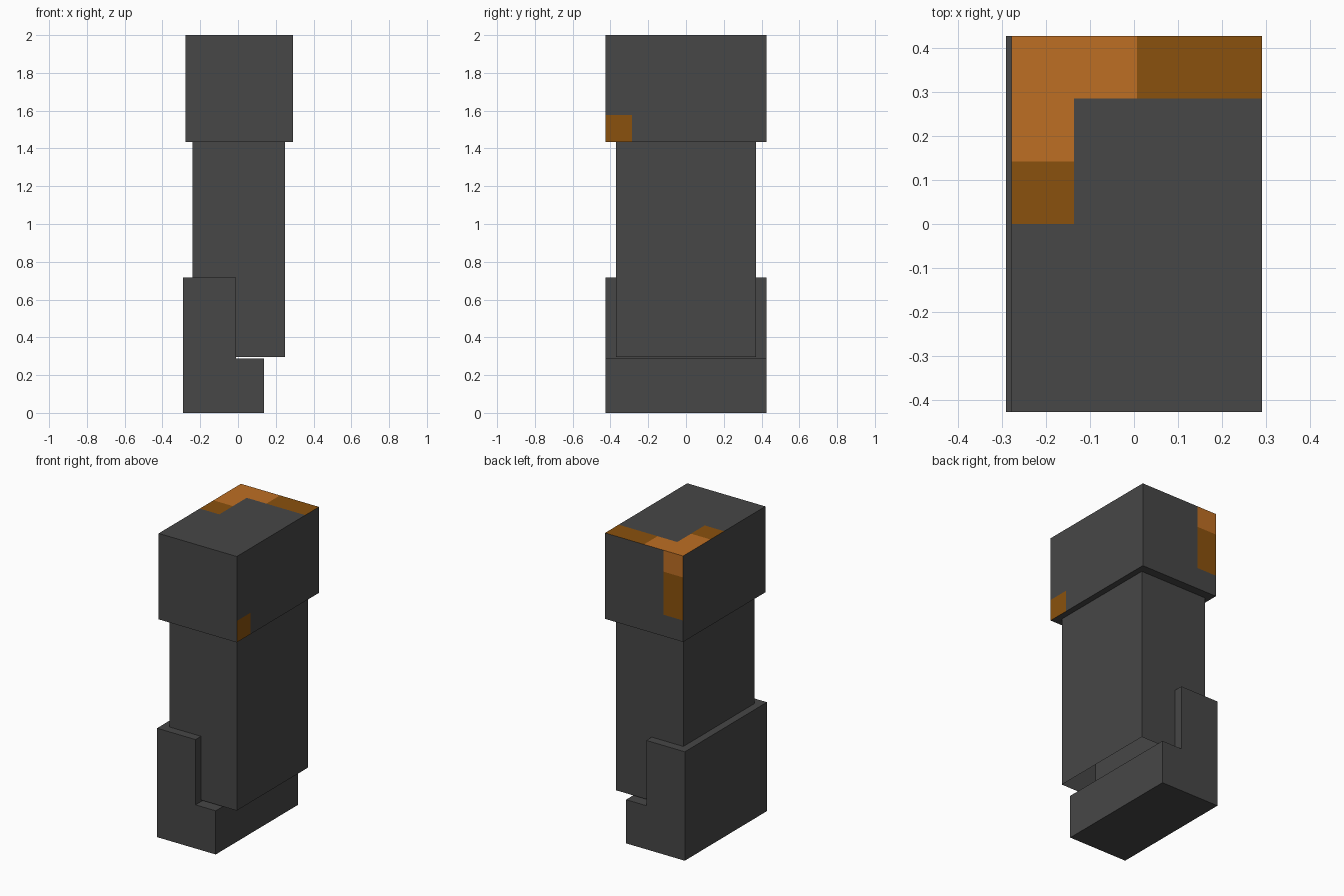
import bpy
import bmesh
from mathutils import Vector

cube = bpy.data.objects.get("Cube")
if cube:
    bpy.data.objects.remove(cube, do_unlink=True)


def make_material(name, rgb):
    mat = bpy.data.materials.new(name)
    mat.use_nodes = True
    mat.diffuse_color = (*rgb, 1)
    mat.node_tree.nodes["Principled BSDF"].inputs["Base Color"].default_value = (*rgb, 1)
    return mat


GRAY = make_material("charcoal_gray", (0.063, 0.063, 0.063))
ORANGE = make_material("light_orange", (0.51, 0.156, 0.017))
BROWN = make_material("dark_orange", (0.255, 0.083, 0.004))


def finish(bm, name, mats):
    bmesh.ops.recalc_face_normals(bm, faces=bm.faces)
    mesh = bpy.data.meshes.new(name)
    bm.to_mesh(mesh)
    bm.free()
    for mat in mats:
        mesh.materials.append(mat)
    obj = bpy.data.objects.new(name, mesh)
    bpy.context.collection.objects.link(obj)
    return obj


def box(lo, hi):
    lo, hi = Vector(lo), Vector(hi)
    bm = bmesh.new()
    bmesh.ops.create_cube(bm, size=1)
    bmesh.ops.scale(bm, vec=hi - lo, verts=bm.verts)
    bmesh.ops.translate(bm, vec=(lo + hi) / 2, verts=bm.verts)
    return bm


# Foot: an L profile in x and z, extruded front to back
bm = bmesh.new()
profile = [(-0.29, 0), (0.137, 0), (0.137, 0.287), (-0.01, 0.287), (-0.01, 0.716), (-0.29, 0.716)]
face = bm.faces.new([bm.verts.new((x, -0.427, z)) for x, z in profile])
side = bmesh.ops.extrude_face_region(bm, geom=[face])["geom"]
bmesh.ops.translate(bm, vec=(0, 0.854, 0),
                    verts=[v for v in side if isinstance(v, bmesh.types.BMVert)])
finish(bm, "foot", [GRAY])

# Shaft: a sleeve that is open underneath
bm = box((-0.24, -0.37, 0.297), (0.25, 0.37, 1.436))
bmesh.ops.recalc_face_normals(bm, faces=bm.faces)
bmesh.ops.delete(bm, geom=[f for f in bm.faces if f.normal.z < -0.5], context="FACES")
finish(bm, "shaft", [GRAY])

# Head: a block cut along the borders of its coloured patches
bm = box((-0.278, -0.427, 1.435), (0.29, 0.427, 2))
cuts = {0: (-0.136, 0.007), 1: (-0.286, 0, 0.142, 0.285), 2: (1.576, 1.859)}
for axis, places in cuts.items():
    normal = Vector((0, 0, 0))
    normal[axis] = 1
    for place in places:
        bmesh.ops.bisect_plane(bm, geom=bm.verts[:] + bm.edges[:] + bm.faces[:],
                               plane_co=normal * place, plane_no=normal)
bmesh.ops.recalc_face_normals(bm, faces=bm.faces)


def patch_colour(c, n):
    if n.z > 0.5:
        if c.y > 0.285:
            return 1 if c.x < 0.007 else 2
        if c.x < -0.136 and c.y > 0:
            return 1 if c.y > 0.142 else 2
    elif n.y > 0.5 and c.x < -0.136 and c.z > 1.576:
        return 1 if c.z > 1.859 else 2
    elif n.x > 0.5 and c.y < -0.286 and c.z < 1.576:
        return 2
    return 0


for f in bm.faces:
    f.material_index = patch_colour(f.calc_center_median(), f.normal)
finish(bm, "head", [GRAY, ORANGE, BROWN])
